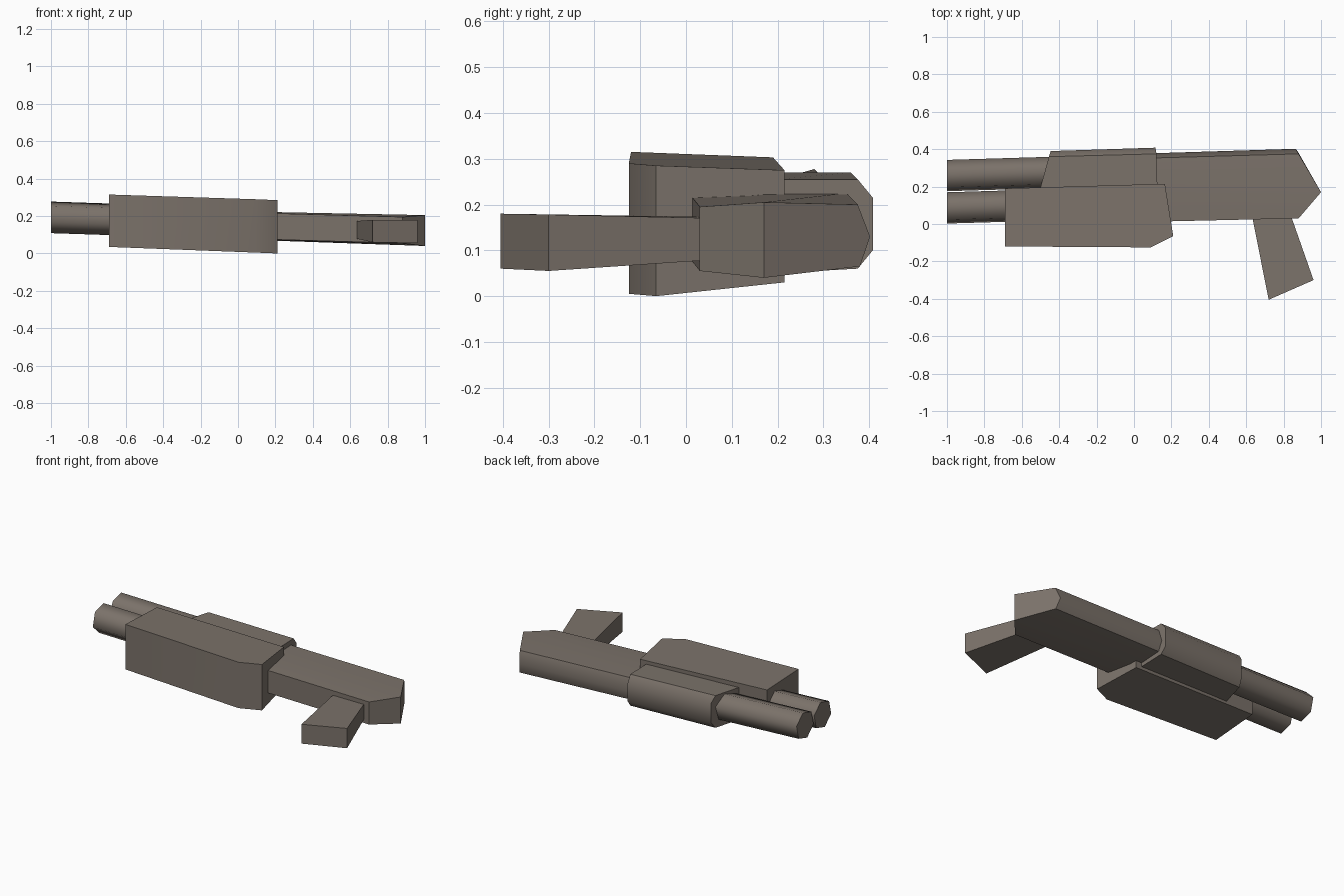
import bpy
import bmesh
import math
from mathutils import Vector

cube = bpy.data.objects.get("Cube")
if cube:
    bpy.data.objects.remove(cube, do_unlink=True)

metal = bpy.data.materials.new("warm grey metal")
colour = (0.2, 0.17, 0.145, 1)
metal.use_nodes = True
metal.diffuse_color = colour
metal.node_tree.nodes["Principled BSDF"].inputs["Base Color"].default_value = colour


def loft(name, first_ring, last_ring, smooth_angle, last_caps=None):
    """Join two matching rings of points and close both ends."""
    mesh_builder = bmesh.new()
    first = [mesh_builder.verts.new(point) for point in first_ring]
    last = [mesh_builder.verts.new(point) for point in last_ring]
    for i in range(len(first)):
        j = (i + 1) % len(first)
        mesh_builder.faces.new((first[i], first[j], last[j], last[i]))
    mesh_builder.faces.new(first)
    for cap in last_caps or [range(len(last))]:
        mesh_builder.faces.new([last[i] for i in cap])
    bmesh.ops.recalc_face_normals(mesh_builder, faces=mesh_builder.faces)
    mesh = bpy.data.meshes.new(name)
    mesh_builder.to_mesh(mesh)
    mesh_builder.free()
    mesh.materials.append(metal)
    part = bpy.data.objects.new(name, mesh)
    bpy.context.collection.objects.link(part)
    bpy.ops.object.select_all(action="DESELECT")
    part.select_set(True)
    bpy.context.view_layer.objects.active = part
    bpy.ops.object.shade_smooth_by_angle(angle=math.radians(smooth_angle))
    return part


def slab(name, columns, smooth_angle):
    """Raise an outline whose corners each have a bottom and a top height."""
    bottom = [(x, y, low) for x, y, low, high in columns]
    top = [(x, y, high) for x, y, low, high in columns]
    return loft(name, bottom, top, smooth_angle)


def tube(name, start, end, radius, sides=6, turn=16):
    """Low-sided tube along the length of the model."""
    angles = [math.radians(turn + i * 360 / sides) for i in range(sides)]
    ring = [Vector((0, math.cos(a), math.sin(a))) * radius for a in angles]
    loft(name, [Vector(start) + p for p in ring],
         [Vector(end) + p for p in ring], 65)


# Deep box on the front side, with one clipped corner
slab("magazine_block", [
    (-0.69, -0.12, 0.035, 0.315),
    (0.09, -0.125, 0.005, 0.29),
    (0.21, -0.065, 0, 0.285),
    (0.165, 0.215, 0.03, 0.275),
    (-0.69, 0.19, 0.06, 0.303)], 32)

# Slanted hand grip
slab("grip", [
    (0.63, 0.05, 0.08, 0.173),
    (0.72, -0.405, 0.06, 0.18),
    (0.96, -0.3, 0.055, 0.178),
    (0.83, 0.07, 0.08, 0.17)], 20)

# Long stock with a rounded back edge and a pointed butt
loft("stock",
     [(0, 0.01, 0.08), (0, 0.17, 0.075), (0, 0.35, 0.09), (0, 0.375, 0.15),
      (0, 0.35, 0.225), (0, 0.17, 0.225), (0, 0.01, 0.22)],
     [(0.88, 0.03, 0.055), (1, 0.17, 0.04), (0.88, 0.38, 0.065),
      (0.865, 0.402, 0.13), (0.88, 0.375, 0.2), (1, 0.17, 0.205),
      (0.88, 0.03, 0.195)],
     45, [(0, 1, 5, 6), (1, 2, 3, 4, 5)])

# Shroud wrapping the middle of the body
loft("shroud",
     [(-0.51, 0.16, 0.07), (-0.455, 0.36, 0.07), (-0.445, 0.39, 0.11),
      (-0.445, 0.39, 0.23), (-0.455, 0.36, 0.27), (-0.51, 0.16, 0.27)],
     [(0.125, 0.2, 0.05), (0.12, 0.375, 0.06), (0.115, 0.408, 0.1),
      (0.115, 0.408, 0.215), (0.12, 0.375, 0.255), (0.125, 0.2, 0.255)], 40)

# Twin barrels side by side
for label, offset in (("front", 0.086), ("back", 0.259)):
    tube(label + "_barrel", (-1, offset, 0.193), (0, offset + 0.03, 0.16), 0.087)
